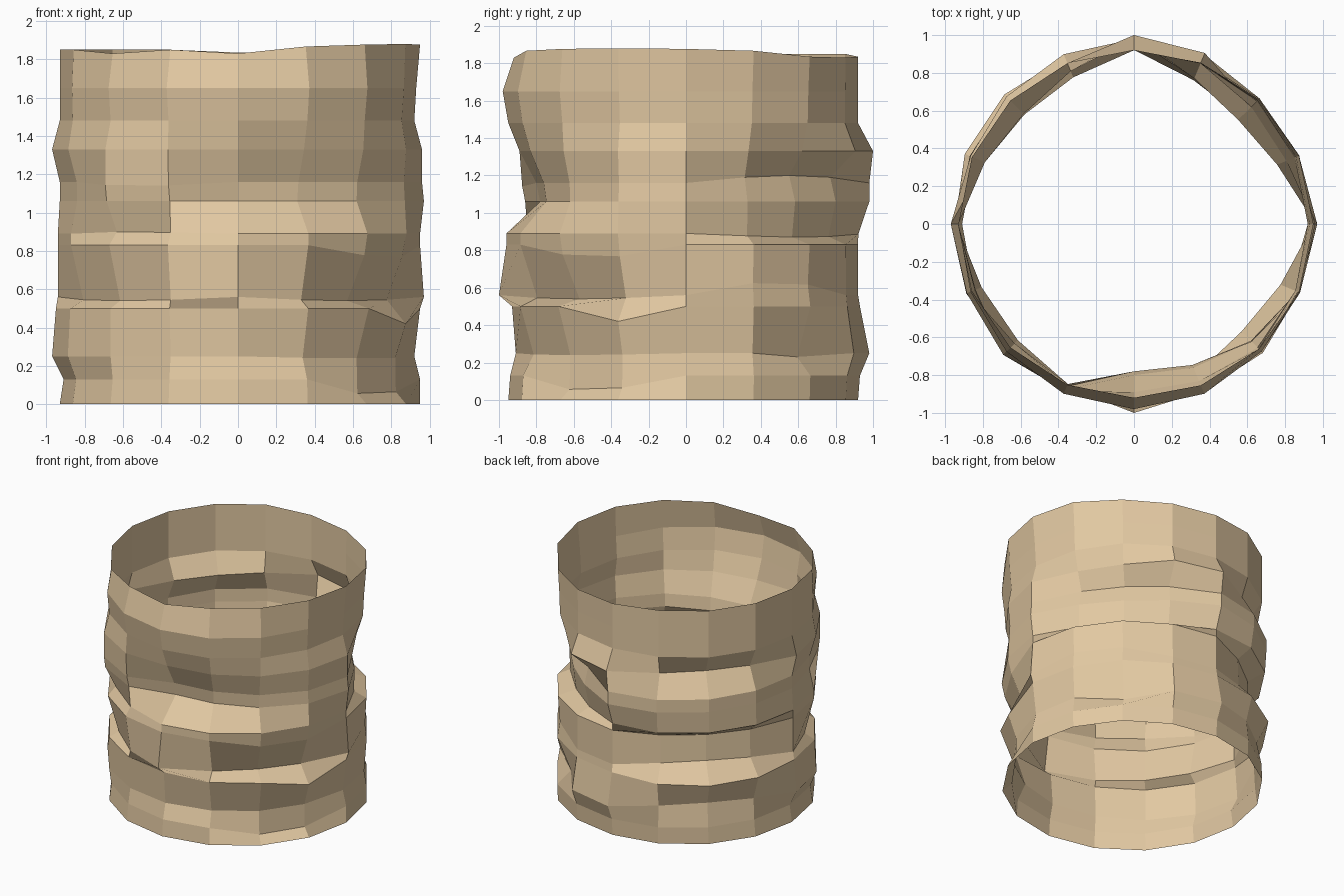
import bpy, bmesh, math

if "Cube" in bpy.data.objects:
    bpy.data.objects.remove(bpy.data.objects["Cube"])

SIDES = 16
# Ring profile: height, then radius at front, right, back, left
RINGS = [
    (0.00, .95, .95, .92, .93), (0.13, .94, .95, .93, .91), (0.25, .91, .92, .98, .97),
    (0.50, .93, .95, .93, .95), (0.56, 1.0, .97, .92, .94), (0.83, .96, .95, .92, .94),
    (0.89, .96, .95, .95, .94), (1.06, .78, .97, .98, .93), (1.16, .80, .96, .98, .93),
    (1.33, .89, .96, 1.0, .97), (1.48, .95, .92, .92, .93), (1.65, .98, .93, .92, .93),
    (1.85, .92, .95, .92, .93)]

# Crumples: ring, centre column (0 front, 4 right), half width, radius change, height change
FRONT_DENTS = [
    (1, 2.4, 1.4, -.07, -.08), (2, 2, 2, -.04, -.01), (3, 1.5, 1.2, .03, 0), (3, 3, 1, 0, -.08),
    (4, 2, 2, -.18, -.02), (4, 14, 2, -.1, -.02), (5, 2.6, 1.2, -.03, -.07),
    (6, 14.3, 1.2, -.06, .01), (7, 14.6, 1.4, .14, 0), (8, 14.6, 1.4, .14, -.02),
    (9, 14.6, 1.4, .06, 0)]
BACK_DENTS = [
    (2, 6, 1, -.11, -.02), (2, 10, 2, -.09, .06), (3, 10, 2, .03, -.02), (4, 5.4, 1.4, -.03, .07),
    (4, 10, 2, -.1, .06), (5, 10, 2, -.11, -.01), (6, 6.2, 2, -.15, -.02), (7, 6, 2, -.15, 0),
    (8, 6, 2, -.19, .04), (9, 5.6, 1.5, -.11, 0), (9, 10, 2, -.16, 0)]
RIM_WAVES = [(12, 3, 3, 0, .03), (12, 7, 2, 0, -.02), (12, 14, 1, 0, -.02), (12, 0, 1, 0, -.02)]


def point(ring, col):
    z, *radii = RINGS[ring]
    quarter, t = divmod(col / 4, 1)
    a, b = radii[int(quarter) % 4], radii[(int(quarter) + 1) % 4]
    r = a + (b - a) * (1 - math.cos(math.pi * t)) / 2
    for level, centre, width, dr, dz in FRONT_DENTS + BACK_DENTS + RIM_WAVES:
        if level == ring:
            gap = abs(col - centre)
            gap = min(gap, SIDES - gap)
            w = max(0, 1 - (gap / width) ** 2)
            r, z = r + dr * w, z + dz * w
    ang = math.tau * col / SIDES
    return r * math.sin(ang), -r * math.cos(ang), z


# Crumpled open tube
bm = bmesh.new()
grid = [[bm.verts.new(point(i, k)) for k in range(SIDES)] for i in range(len(RINGS))]
for low, high in zip(grid, grid[1:]):
    for k in range(SIDES):
        n = (k + 1) % SIDES
        bm.faces.new((low[k], low[n], high[n], high[k]))
mesh = bpy.data.meshes.new("crumpled_tube")
bm.to_mesh(mesh)
bm.free()
tube = bpy.data.objects.new("crumpled_tube", mesh)
bpy.context.collection.objects.link(tube)

# Tan paper colour
mat = bpy.data.materials.new("tan_paper")
mat.diffuse_color = (.76, .58, .36, 1)
mat.use_nodes = True
mat.node_tree.nodes["Principled BSDF"].inputs["Base Color"].default_value = mat.diffuse_color
mesh.materials.append(mat)
